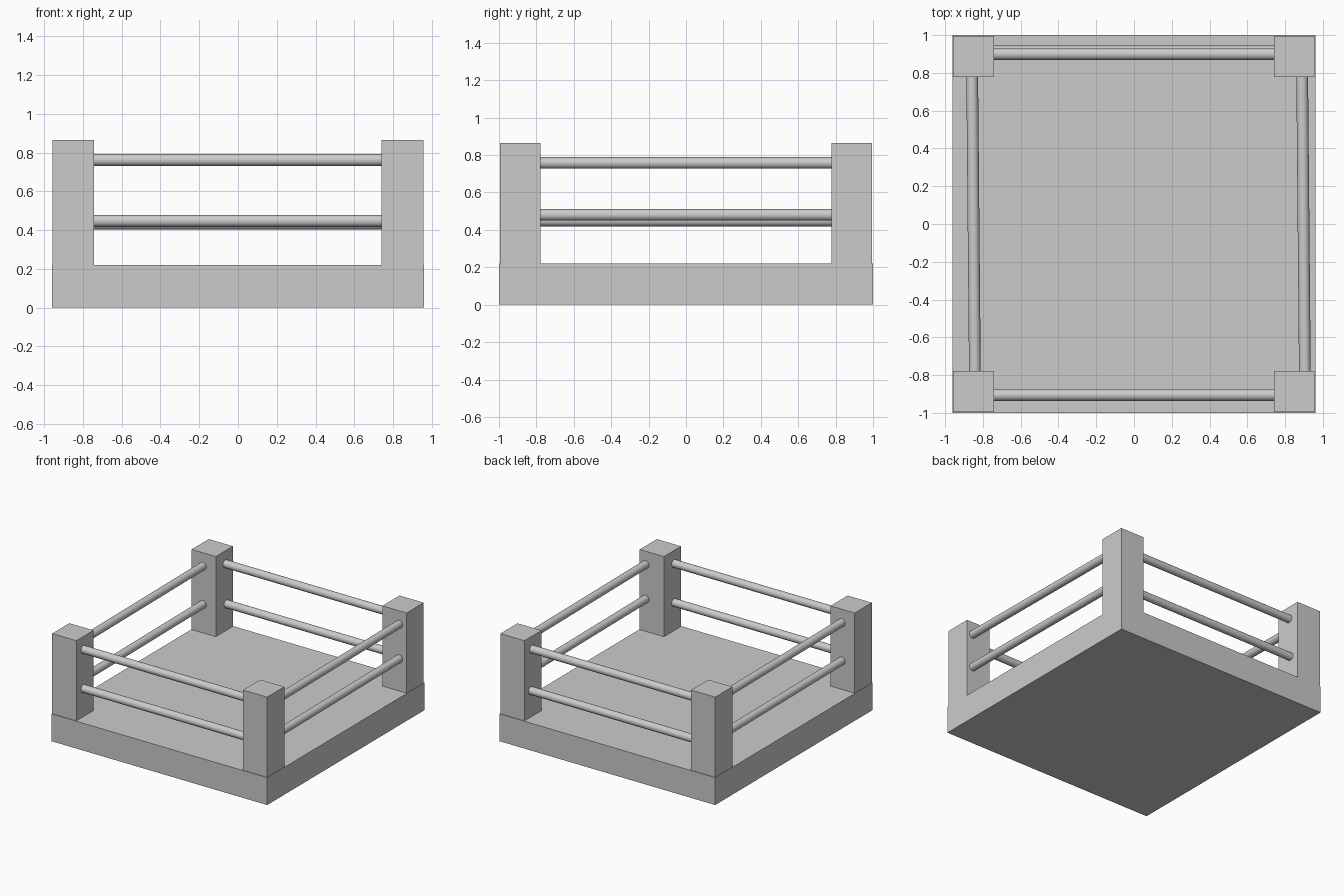
import bpy
from mathutils import Vector

if "Cube" in bpy.data.objects:
    bpy.data.objects.remove(bpy.data.objects["Cube"])


def box(name, lo, hi):
    lo, hi = Vector(lo), Vector(hi)
    bpy.ops.mesh.primitive_cube_add(size=1, location=(lo + hi) / 2)
    o = bpy.context.object
    o.name = name
    o.scale = hi - lo
    bpy.ops.object.transform_apply(location=False, rotation=False, scale=True)


def rail(name, a, b, radius=0.031):
    a, b = Vector(a), Vector(b)
    d = b - a
    bpy.ops.mesh.primitive_cylinder_add(vertices=32, radius=radius, depth=d.length,
                                        location=(a + b) / 2)
    o = bpy.context.object
    o.name = name
    o.rotation_euler = d.to_track_quat('Z', 'Y').to_euler()
    bpy.ops.object.shade_smooth_by_angle()


# Platform
box("platform", (-0.96, -1, 0), (0.96, 1, 0.22))

# Corner posts
for side, x in (("left", -0.957), ("right", 0.741)):
    for end, y in (("front", -0.995), ("back", 0.777)):
        box(f"{end}_{side}_post", (x, y, 0.22), (x + 0.215, y + 0.218, 0.865))

# Front and back rails: (name, y, z)
for name, y, z in (("front_upper_rail", -0.906, 0.761), ("front_lower_rail", -0.906, 0.447),
                   ("back_upper_rail", 0.899, 0.761), ("back_lower_rail", 0.913, 0.433)):
    rail(name, (-0.80, y, z), (0.80, y, z))

# Side rails, slightly skewed in plan: (name, x at front, x at back, z)
for name, xf, xb, z in (("left_upper_rail", -0.842, -0.857, 0.758),
                        ("left_lower_rail", -0.842, -0.857, 0.450),
                        ("right_upper_rail", 0.905, 0.890, 0.758),
                        ("right_lower_rail", 0.905, 0.890, 0.480)):
    rail(name, (xf, -0.83, z), (xb, 0.83, z))
